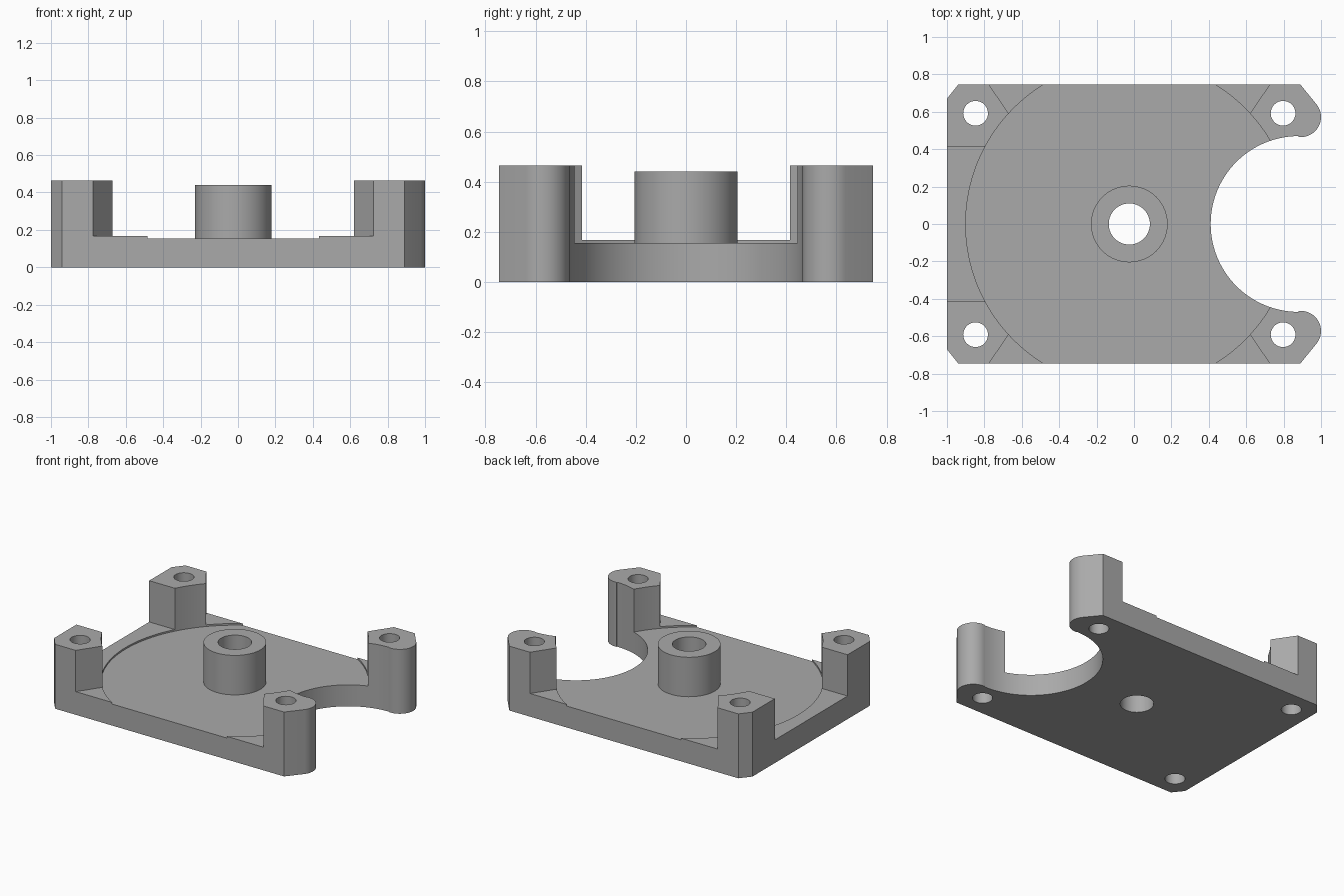
import bpy, bmesh
from math import sin, cos, radians

cube = bpy.data.objects.get("Cube")
if cube:
    bpy.data.objects.remove(cube, do_unlink=True)

grey = bpy.data.materials.new("machined grey")
grey.use_nodes = True
colour = (0.4, 0.4, 0.4, 1)
grey.diffuse_color = colour
grey.node_tree.nodes["Principled BSDF"].inputs["Base Color"].default_value = colour

CX = -0.025                     # centre of the boss and of the round recess
TOP, RIM, FLOOR, BOSS = 0.465, 0.167, 0.155, 0.44


def arc(cx, cy, r, start, end, steps):
    angles = [radians(start + (end - start) * i / steps) for i in range(steps + 1)]
    return [(cx + r * cos(a), cy + r * sin(a)) for a in angles]


def prism(name, outline, z0, z1):
    bm = bmesh.new()
    face = bm.faces.new([bm.verts.new((x, y, z0)) for x, y in outline])
    top = bmesh.ops.extrude_face_region(bm, geom=[face])["geom"]
    moved = [v for v in top if isinstance(v, bmesh.types.BMVert)]
    bmesh.ops.translate(bm, verts=moved, vec=(0, 0, z1 - z0))
    bmesh.ops.recalc_face_normals(bm, faces=bm.faces)
    mesh = bpy.data.meshes.new(name)
    bm.to_mesh(mesh)
    bm.free()
    mesh.materials.append(grey)
    obj = bpy.data.objects.new(name, mesh)
    bpy.context.collection.objects.link(obj)
    return obj


def cylinder(name, x, y, r, z0, z1, sides=64):
    return prism(name, arc(x, y, r, 0, 360, sides)[:-1], z0, z1)


def cut(target, cutter):
    mod = target.modifiers.new("cut", "BOOLEAN")
    mod.operation, mod.solver, mod.object = "DIFFERENCE", "EXACT", cutter
    bpy.context.view_layer.objects.active = target
    bpy.ops.object.modifier_apply(modifier=mod.name)
    bpy.data.objects.remove(cutter, do_unlink=True)


# Housing block: half outline with rounded ear and half of the round notch, then mirrored
half = [(-1, 0.67), (-0.94, 0.745), (0.89, 0.745)]
half += arc(0.893, 0.572, 0.107, 37, -97, 16)
half += arc(0.88, 0, 0.47, 90, 180, 28)
outline = half + [(x, -y) for x, y in reversed(half[:-1])]
housing = prism("housing", outline, 0, TOP)

# Round recess, leaving the four corner posts
cut(housing, cylinder("recess_cutter", CX, 0, 0.875, FLOOR, 1, 128))

# Openings between the posts
for s in (1, -1):
    gap = [(-0.846, 0.85), (-0.63, 0.531), (0.58, 0.531), (0.796, 0.85)]
    cut(housing, prism("side_cutter", [(x, y * s) for x, y in gap], RIM, 1))
cut(housing, prism("end_cutter", [(-1.2, -0.415), (-0.6, -0.415),
                                  (-0.6, 0.415), (-1.2, 0.415)], RIM, 1))

# Screw holes and centre bore
for x in (-0.847, 0.797):
    for y in (-0.592, 0.592):
        cut(housing, cylinder("hole_cutter", x, y, 0.066, -0.1, 1, 40))
cut(housing, cylinder("bore_cutter", CX, 0, 0.11, -0.1, 1))

# Hollow centre boss
boss = cylinder("centre_boss", CX, 0, 0.205, FLOOR, BOSS)
cut(boss, cylinder("bore_cutter", CX, 0, 0.11, -0.1, 1))

for obj in (housing, boss):
    bpy.ops.object.select_all(action="DESELECT")
    obj.select_set(True)
    bpy.context.view_layer.objects.active = obj
    bpy.ops.object.shade_smooth_by_angle(angle=radians(25))
